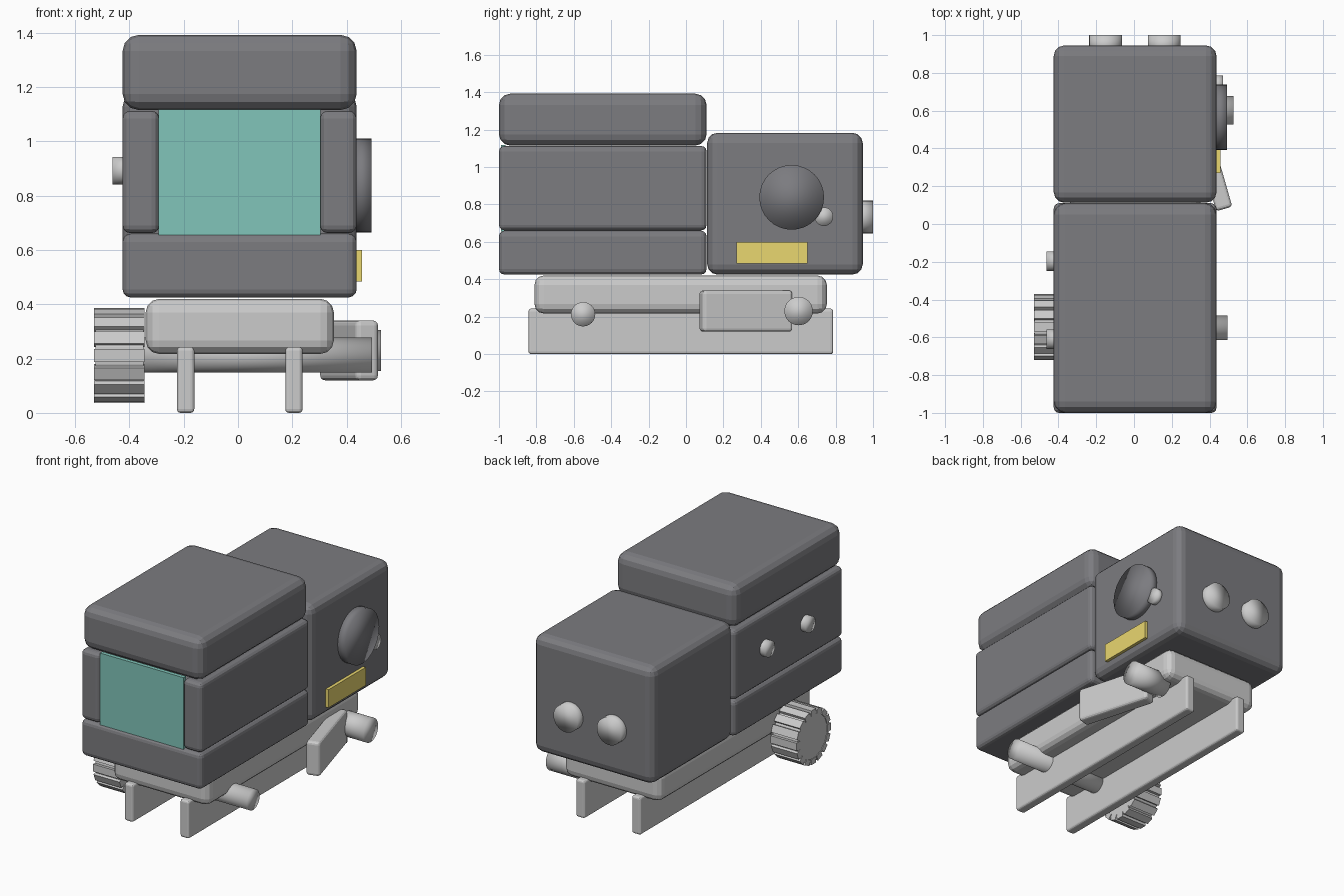
import bpy, bmesh
from math import pi, radians
from mathutils import Matrix, Vector

if "Cube" in bpy.data.objects:
    bpy.data.objects.remove(bpy.data.objects["Cube"])


def material(name, rgb):
    m = bpy.data.materials.new(name)
    m.diffuse_color = (*rgb, 1)
    m.use_nodes = True
    m.node_tree.nodes["Principled BSDF"].inputs["Base Color"].default_value = m.diffuse_color
    return m


DARK = material("dark_plastic", (0.2, 0.2, 0.215))
TEAL = material("teal_glass", (0.22, 0.56, 0.49))
YELLOW = material("yellow_label", (0.82, 0.68, 0.16))


def finish(name, bm, mat=None, smooth=False):
    bmesh.ops.recalc_face_normals(bm, faces=bm.faces)
    mesh = bpy.data.meshes.new(name)
    bm.to_mesh(mesh)
    bm.free()
    for p in mesh.polygons:
        p.use_smooth = smooth
    if mat:
        mesh.materials.append(mat)
    ob = bpy.data.objects.new(name, mesh)
    bpy.context.collection.objects.link(ob)
    return ob


def box(name, x, y, z, bevel=0.0, mat=None, turn=0.0):
    """Box given by its (min, max) ranges, with rounded edges, turned about z."""
    lo, hi = Vector((x[0], y[0], z[0])), Vector((x[1], y[1], z[1]))
    bm = bmesh.new()
    bmesh.ops.create_cube(bm, size=1, matrix=Matrix.Diagonal((*(hi - lo), 1)))
    ob = finish(name, bm, mat)
    ob.location = (lo + hi) / 2
    ob.rotation_euler.z = turn
    if bevel:
        mod = ob.modifiers.new("rounded_edges", 'BEVEL')
        mod.width, mod.segments = bevel, 3
    return ob


def rod(name, axis, start, end, a, z, radius, mat=None):
    """Soft-shaded cylinder along x or y; a is the other horizontal coordinate."""
    bm = bmesh.new()
    bmesh.ops.create_cone(bm, cap_ends=True, segments=32, radius1=radius,
                          radius2=radius, depth=end - start)
    ob = finish(name, bm, mat, smooth=True)
    mid = (start + end) / 2
    if axis == 'x':
        ob.location, ob.rotation_euler = (mid, a, z), (0, pi / 2, 0)
    else:
        ob.location, ob.rotation_euler = (a, mid, z), (pi / 2, 0, 0)
    return ob


WIDE, FRONT = (-0.425, 0.437), (-1.0, 0.11)

# Front housing around the window
box("lower_housing", WIDE, FRONT, (0.425, 0.66), 0.03, DARK)
box("left_wall", (-0.425, -0.29), FRONT, (0.662, 1.112), 0.028, DARK)
box("right_wall", (0.302, 0.437), FRONT, (0.662, 1.112), 0.028, DARK)
box("hood", WIDE, FRONT, (1.115, 1.392), 0.06, DARK)
box("window", (-0.292, 0.304), (-0.99, -0.965), (0.655, 1.118), 0, TEAL)

# Rear housing with label, dial and button
box("rear_housing", WIDE, (0.113, 0.945), (0.425, 1.183), 0.055, DARK)
box("label", (0.43, 0.457), (0.27, 0.65), (0.483, 0.6))
bpy.data.objects["label"].data.materials.append(YELLOW)
rod("dial", 'x', 0.42, 0.492, 0.565, 0.838, 0.173, DARK)
rod("side_button", 'x', 0.42, 0.472, 0.737, 0.735, 0.05)

# Sockets on the back and pegs on the left wall
for i, x in enumerate((-0.15, 0.16)):
    rod(f"back_socket_{i + 1}", 'y', 0.9, 1.0, x, 0.733, 0.087)
for i, y in enumerate((-0.197, -0.61)):
    rod(f"side_peg_{i + 1}", 'x', -0.463, -0.38, y, 0.892, 0.051)

# Base tray and rails
box("base_tray", (-0.34, 0.353), (-0.81, 0.753), (0.217, 0.42), 0.05)
for side, x in (("left", -0.193), ("right", 0.206)):
    box(f"{side}_rail", (x - 0.032, x + 0.032), (-0.842, 0.787), (0.0, 0.243), 0.014)

# Axles and slanted lever
rod("front_axle", 'x', -0.36, 0.494, -0.55, 0.213, 0.065)
rod("rear_axle", 'x', 0.275, 0.526, 0.602, 0.23, 0.076)
box("lever", (0.365, 0.453), (0.07, 0.57), (0.12, 0.34), 0.018, turn=radians(16))

# Ribbed knob: round core with a ring of grip ribs
RIBS, DEPTH = 16, 0.185
bm = bmesh.new()
bmesh.ops.create_cone(bm, cap_ends=True, segments=32, radius1=0.16, radius2=0.16,
                      depth=DEPTH - 0.008)
for i in range(RIBS):
    place = (Matrix.Rotation(2 * pi * i / RIBS, 4, 'Z')
             @ Matrix.Translation((0.157, 0, 0))
             @ Matrix.Diagonal((0.036, 0.048, DEPTH, 1)))
    bmesh.ops.create_cube(bm, size=1, matrix=place)
knob = finish("ribbed_knob", bm)
knob.location, knob.rotation_euler = (-0.437, -0.546, 0.211), (0, pi / 2, 0)
